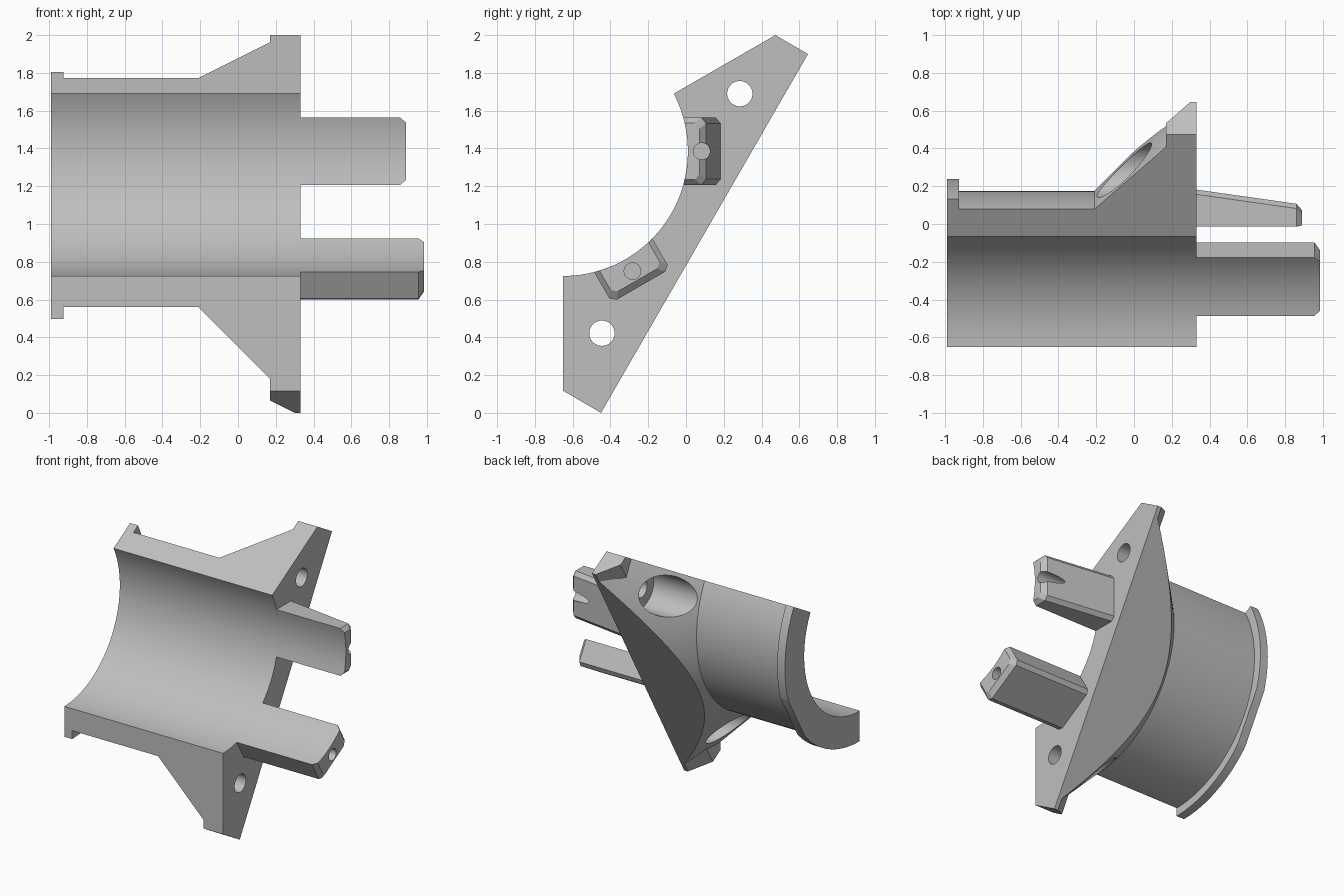
import bpy, bmesh, math
from mathutils import Vector, Matrix

if "Cube" in bpy.data.objects:
    bpy.data.objects.remove(bpy.data.objects["Cube"])

AXIS = Vector((0, -0.65, 1.385))   # centre line of the round bore, along x
BORE = 0.66

grey = bpy.data.materials.new("light_grey")
grey.use_nodes = True
colour = (0.52, 0.52, 0.52, 1)
grey.diffuse_color = colour
grey.node_tree.nodes["Principled BSDF"].inputs["Base Color"].default_value = colour


def loft(name, rings, turn=0.0):
    """Solid through matching rings of (x, radial, tangential) points about the bore axis."""
    bm = bmesh.new()
    place = Matrix.Translation(AXIS) @ Matrix.Rotation(math.radians(turn), 4, 'X')
    loops = [[bm.verts.new(place @ Vector(p)) for p in ring] for ring in rings]
    for a, b in zip(loops, loops[1:]):
        for i in range(len(a)):
            j = (i + 1) % len(a)
            bm.faces.new((a[i], a[j], b[j], b[i]))
    bm.faces.new(loops[0])
    bm.faces.new(loops[-1])
    bmesh.ops.recalc_face_normals(bm, faces=bm.faces)
    mesh = bpy.data.meshes.new(name)
    bm.to_mesh(mesh)
    bm.free()
    mesh.materials.append(grey)
    ob = bpy.data.objects.new(name, mesh)
    bpy.context.collection.objects.link(ob)
    return ob


def turned(name, profile, y=0.0, z=0.0, sides=128):
    """Solid of revolution along x from (x, radius) pairs."""
    angles = [2 * math.pi * i / sides for i in range(sides)]
    return loft(name, [[(x, y + r * math.cos(a), z + r * math.sin(a)) for a in angles]
                       for x, r in profile])


def boolean(target, tool, operation):
    tool.hide_render = True
    mod = target.modifiers.new(operation.lower(), 'BOOLEAN')
    mod.operation, mod.object, mod.solver = operation, tool, 'EXACT'
    bpy.context.view_layer.objects.active = target
    bpy.ops.object.modifier_apply(modifier=mod.name)
    bpy.data.objects.remove(tool)


def smooth(ob):
    bpy.ops.object.select_all(action='DESELECT')
    ob.select_set(True)
    bpy.context.view_layer.objects.active = ob
    bpy.ops.object.shade_smooth_by_angle(angle=math.radians(20))


# Sleeve with end rim and flaring cone
housing = turned("flanged_half_sleeve", [(-1.1, 0.888), (-0.925, 0.888), (-0.925, 0.825),
                                         (-0.21, 0.825), (0.4, 1.435)])

# Mounting plate with sloped back edge
plate_section = [(0.17, 0.2), (0.17, 0.736), (0.4, 0.966), (0.4, 0.2)]
plate = loft("mounting_plate", [[(x, r, t) for x, r in plate_section] for t in (-1.3, 1.3)], -30)
boolean(housing, plate, 'UNION')

# Trim everything to the wedge outline
outline = [(-0.65, 1.353), (0.473, 2.0), (0.646, 1.9), (-0.45, 0.0), (-0.65, 0.117)]
wedge = loft("wedge_trim", [[(x, y - AXIS.y, z - AXIS.z) for y, z in outline] for x in (-0.99, 0.33)])
boolean(housing, wedge, 'INTERSECT')
boolean(housing, turned("bore_cutter", [(-1.2, BORE), (0.6, BORE)]), 'DIFFERENCE')

# Bolt holes with counterbores
for y, z in ((0.285, 1.69), (-0.445, 0.422)):
    cutter = turned("bolt_cutter", [(-0.6, 0.145), (0.17, 0.145), (0.17, 0.067), (0.5, 0.067)],
                    y - AXIS.y, z - AXIS.z, 48)
    boolean(housing, cutter, 'DIFFERENCE')
smooth(housing)


def tooth_ring(x, half, outer):
    """Tooth section: concave inner side, bevelled outer corners."""
    steps = 10
    inner = [half * (2 * i / steps - 1) for i in range(steps + 1)]
    ring = [(x, math.sqrt(BORE ** 2 - t * t), t) for t in inner]
    return ring + [(x, outer - 0.025, half), (x, outer, half - 0.03),
                   (x, outer, 0.03 - half), (x, outer - 0.025, -half)]


# Two locating teeth, each with a drilled tip
for name, turn, tip, base_r, end_r, depth in (("upper_tooth", 0, 0.89, 0.832, 0.757, 0.3),
                                              ("lower_tooth", -60, 0.985, 0.822, 0.822, 0.12)):
    tooth = loft(name, [tooth_ring(0.33, 0.178, base_r), tooth_ring(tip - 0.03, 0.178, end_r),
                        tooth_ring(tip, 0.15, end_r - 0.035)], turn)
    a = math.radians(turn)
    drill = turned("tip_drill", [(tip - depth, 0.044), (tip + 0.1, 0.044)],
                   0.733 * math.cos(a), 0.733 * math.sin(a), 32)
    boolean(tooth, drill, 'DIFFERENCE')
    smooth(tooth)
